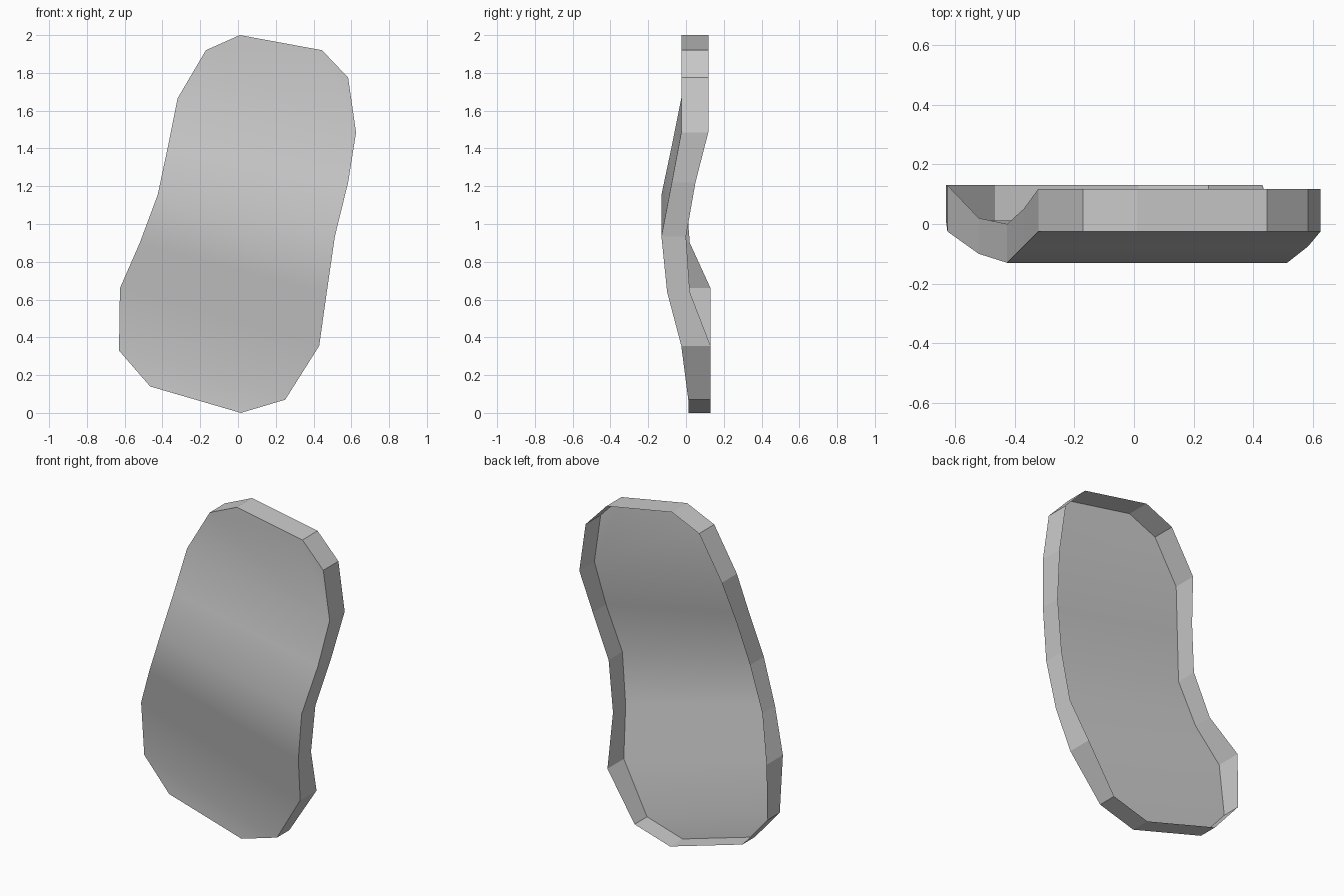
import bpy, bmesh

if "Cube" in bpy.data.objects:
    bpy.data.objects.remove(bpy.data.objects["Cube"])

# Tilted rows across the panel: (left x, z), (right x, z), front y, back y
rows = [
    ((-0.32, 1.665), (0.625, 1.485), -0.025, 0.118),
    ((-0.37, 1.415), (0.583, 1.22), -0.075, 0.05),
    ((-0.425, 1.155), (0.513, 0.935), -0.13, 0.0),
    ((-0.52, 0.90), (0.47, 0.64), -0.10, 0.02),
    ((-0.625, 0.66), (0.43, 0.355), -0.025, 0.13),
    ((-0.63, 0.33), (0.25, 0.07), 0.012, 0.13),
]
# Rounded flat ends, listed left to right
top_end = [(-0.17, 1.92), (0.01, 2.0), (0.445, 1.92), (0.583, 1.775)]
bottom_end = [(-0.465, 0.14), (0.015, 0.0)]

bm = bmesh.new()


def outline(side):
    """Ring of vertices, clockwise from the top; side 2 = front, 3 = back."""
    def vert(p, y):
        return bm.verts.new((p[0], y, p[1]))
    top = [vert(p, rows[0][side]) for p in top_end]
    right = [vert(r[1], r[side]) for r in rows]
    bottom = [vert(p, rows[-1][side]) for p in bottom_end[::-1]]
    left = [vert(r[0], r[side]) for r in rows]
    return top, right, bottom, left


# Smooth curved front skin
top, right, bottom, left = outline(2)
loops = [[left[0]] + top + [right[0]], [right[-1]] + bottom + [left[-1]]]
for i in range(len(rows) - 1):
    loops.append([left[i], right[i], right[i + 1], left[i + 1]])
for loop in loops:
    bm.faces.new(loop).smooth = True
front = top + right + bottom + left[::-1]

# Flat-shaded rim wall running back from the skin; the back stays open
top, right, bottom, left = outline(3)
back = top + right + bottom + left[::-1]
n = len(front)
for i in range(n):
    j = (i + 1) % n
    bm.faces.new([front[j], front[i], back[i], back[j]]).smooth = False
    bm.edges.get((front[i], front[j])).smooth = False
bmesh.ops.recalc_face_normals(bm, faces=bm.faces)
bm.normal_update()

# Make sure the skin faces forward (-y)
if sum(f.normal.y for f in bm.faces if f.smooth) > 0:
    bmesh.ops.reverse_faces(bm, faces=bm.faces)

mesh = bpy.data.meshes.new("curved_panel")
bm.to_mesh(mesh)
bm.free()
panel = bpy.data.objects.new("curved_panel", mesh)
bpy.context.collection.objects.link(panel)
